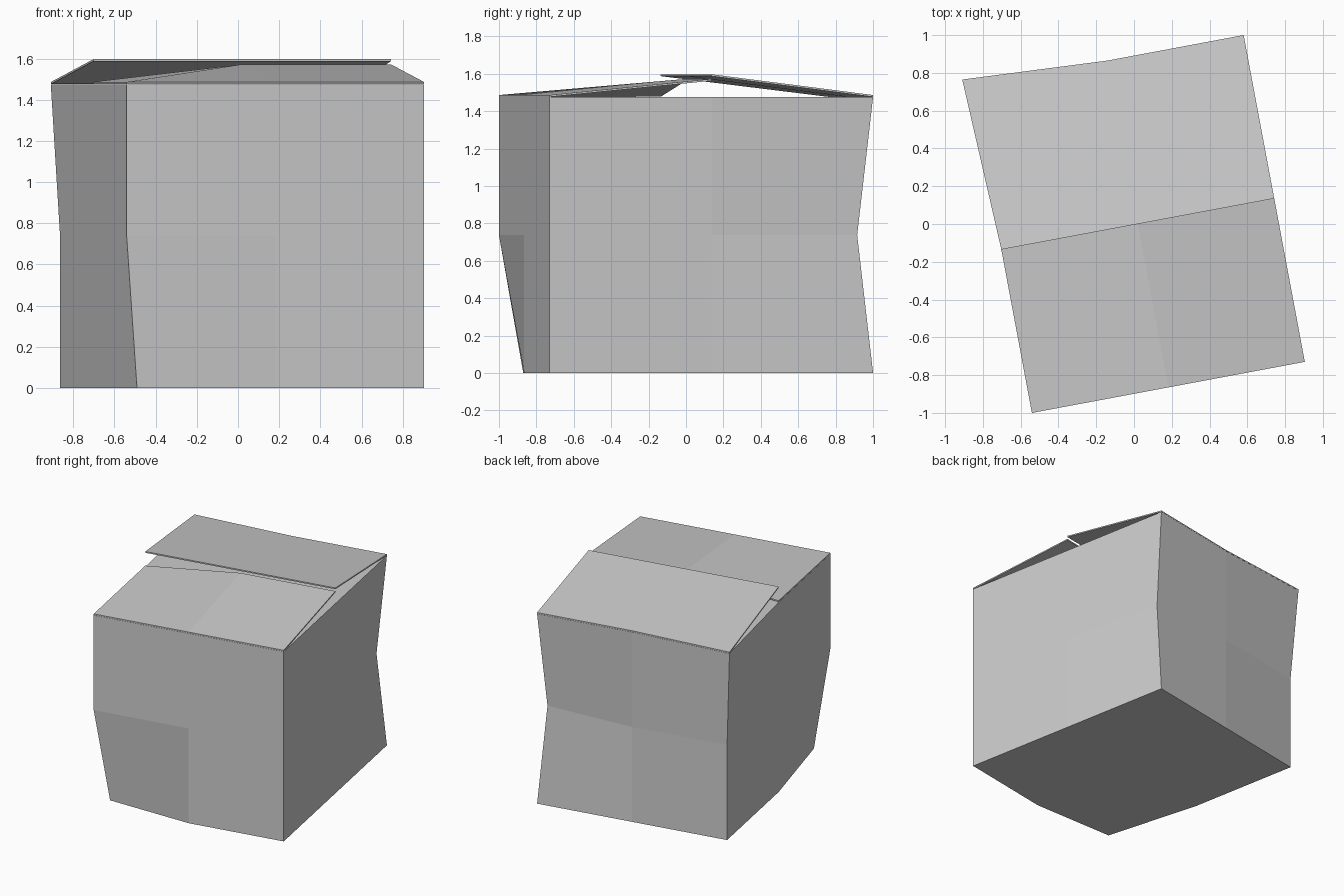
import bpy, bmesh, math
from mathutils import Vector, Matrix

if "Cube" in bpy.data.objects:
    bpy.data.objects.remove(bpy.data.objects["Cube"])

W, D, H = 1.47, 1.76, 1.475          # box width, depth, height
PLACE = Matrix.Translation((0.02, 0, 0)) @ Matrix.Rotation(math.radians(10.6), 4, 'Z')
CORNER_PULL = Vector((-0.045, 0.035, 0))   # bent back left top corner


def finish(name, bm):
    bmesh.ops.recalc_face_normals(bm, faces=bm.faces)
    me = bpy.data.meshes.new(name)
    bm.to_mesh(me)
    bm.free()
    ob = bpy.data.objects.new(name, me)
    bpy.context.collection.objects.link(ob)
    return ob


# Dented box body: a cube split 2 x 2 x 2 with a few pushed corners
bm = bmesh.new()
bmesh.ops.create_cube(bm, size=2)
bmesh.ops.subdivide_edges(bm, edges=bm.edges[:], cuts=1, use_grid_fill=True)
dents = {
    (-1, -1, -1): Vector((0.05, 0.13, 0)),
    (1, 1, 0): Vector((-0.03, -0.085, 0)),
    (-1, 1, 1): CORNER_PULL,
}
for v in bm.verts:
    key = tuple(round(c) for c in v.co)
    local = Vector((v.co.x * W / 2, v.co.y * D / 2, (v.co.z + 1) * H / 2))
    v.co = PLACE @ local + dents.get(key, Vector())
finish("box_body", bm)


# Thin lid flap hinged on the front (side -1) or back (side 1) top edge
def flap(name, side, edge_heights, pull=Vector(), t=0.01):
    bm = bmesh.new()
    layers = []
    for drop in (0, t):
        hinge, free = [], []
        for i, z in zip((-1, 0, 1), edge_heights):
            p = PLACE @ Vector((i * W / 2, side * D / 2, H + t + 0.001 - drop))
            hinge.append(bm.verts.new(p + (pull if i == -1 else Vector())))
            free.append(bm.verts.new(PLACE @ Vector((i * W / 2, 0, z - drop))))
        layers.append((hinge, free))
    (h0, f0), (h1, f1) = layers
    for i in range(2):
        for a, b in ((h0, f0), (h1, f1), (h0, h1), (f0, f1)):
            bm.faces.new((a[i], a[i + 1], b[i + 1], b[i]))
    for i in (0, 2):
        bm.faces.new((h0[i], f0[i], f1[i], h1[i]))
    return finish(name, bm)


flap("front_flap", -1, (1.487, 1.572, 1.572))
flap("back_flap", 1, (1.597, 1.597, 1.597), CORNER_PULL)
